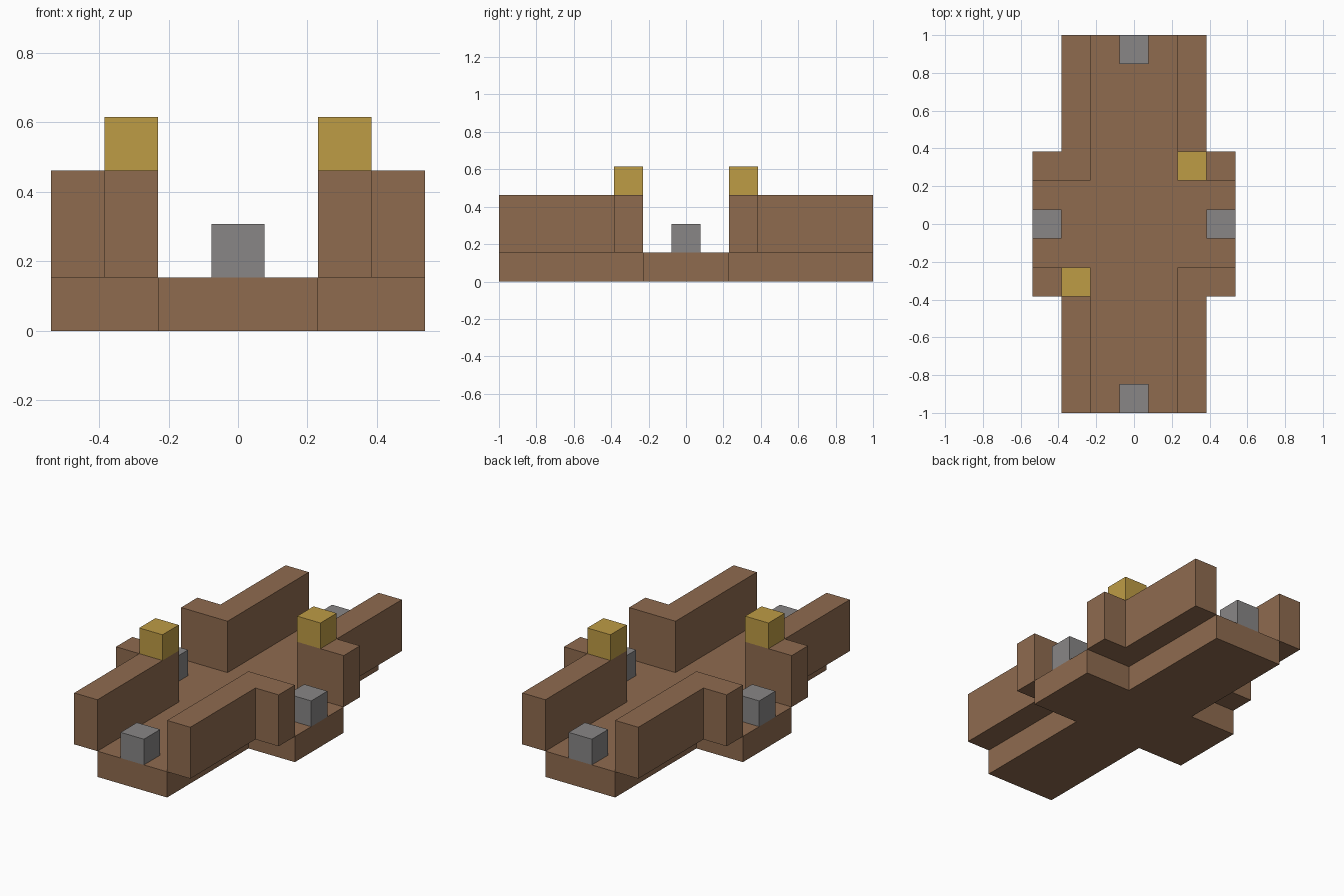
import bpy
import bmesh

cube = bpy.data.objects.get("Cube")
if cube:
    bpy.data.objects.remove(cube, do_unlink=True)

U = 2 / 13  # one building block


def material(name, rgb):
    mat = bpy.data.materials.new(name)
    mat.use_nodes = True
    mat.diffuse_color = (*rgb, 1)
    shader = next(n for n in mat.node_tree.nodes if n.type == "BSDF_PRINCIPLED")
    shader.inputs["Base Color"].default_value = (*rgb, 1)
    return mat


brown = material("brown wood", (0.275, 0.147, 0.078))
gold = material("gold", (0.515, 0.332, 0.06))
grey = material("grey stone", (0.246, 0.238, 0.238))


def prism(name, outline, bottom, top, mat):
    """Extrude a flat outline, given in blocks, from bottom to top."""
    bm = bmesh.new()
    face = bm.faces.new([bm.verts.new((x * U, y * U, bottom * U)) for x, y in outline])
    result = bmesh.ops.extrude_face_region(bm, geom=[face], use_keep_orig=True)
    raised = [v for v in result["geom"] if isinstance(v, bmesh.types.BMVert)]
    bmesh.ops.translate(bm, verts=raised, vec=(0, 0, (top - bottom) * U))
    bmesh.ops.recalc_face_normals(bm, faces=bm.faces)
    mesh = bpy.data.meshes.new(name)
    bm.to_mesh(mesh)
    bm.free()
    mesh.materials.append(mat)
    obj = bpy.data.objects.new(name, mesh)
    bpy.context.collection.objects.link(obj)


def block(name, x, y, bottom, mat):
    h = 0.5
    square = [(x - h, y - h), (x + h, y - h), (x + h, y + h), (x - h, y + h)]
    prism(name, square, bottom, bottom + 1, mat)


# Cross-shaped floor: one quarter outline turned four ways
w, arm, end = 1.5, 3.5, 6.5
prism("floor", [(arm, -w), (arm, w), (w, w), (w, end), (-w, end), (-w, w),
                (-arm, w), (-arm, -w), (-w, -w), (-w, -end), (w, -end), (w, -w)],
      0, 1, brown)

# L-shaped corner walls, mirrored to all four corners
corner = [(w, w), (arm, w), (arm, w + 1), (w + 1, w + 1), (w + 1, end), (w, end)]
for sx, side in ((1, "left"), (-1, "right")):
    for sy, depth in ((-1, "front"), (1, "back")):
        prism(f"{depth}_{side}_wall", [(x * sx, y * sy) for x, y in corner], 1, 3, brown)

# Stone blocks at the four ends of the passages
for name, x, y in (("left", 3, 0), ("right", -3, 0), ("front", 0, -6), ("back", 0, 6)):
    block(f"{name}_stone_block", x, y, 1, grey)

# Gold blocks on two opposite wall corners
block("back_left_gold_block", 2, 2, 3, gold)
block("front_right_gold_block", -2, -2, 3, gold)
